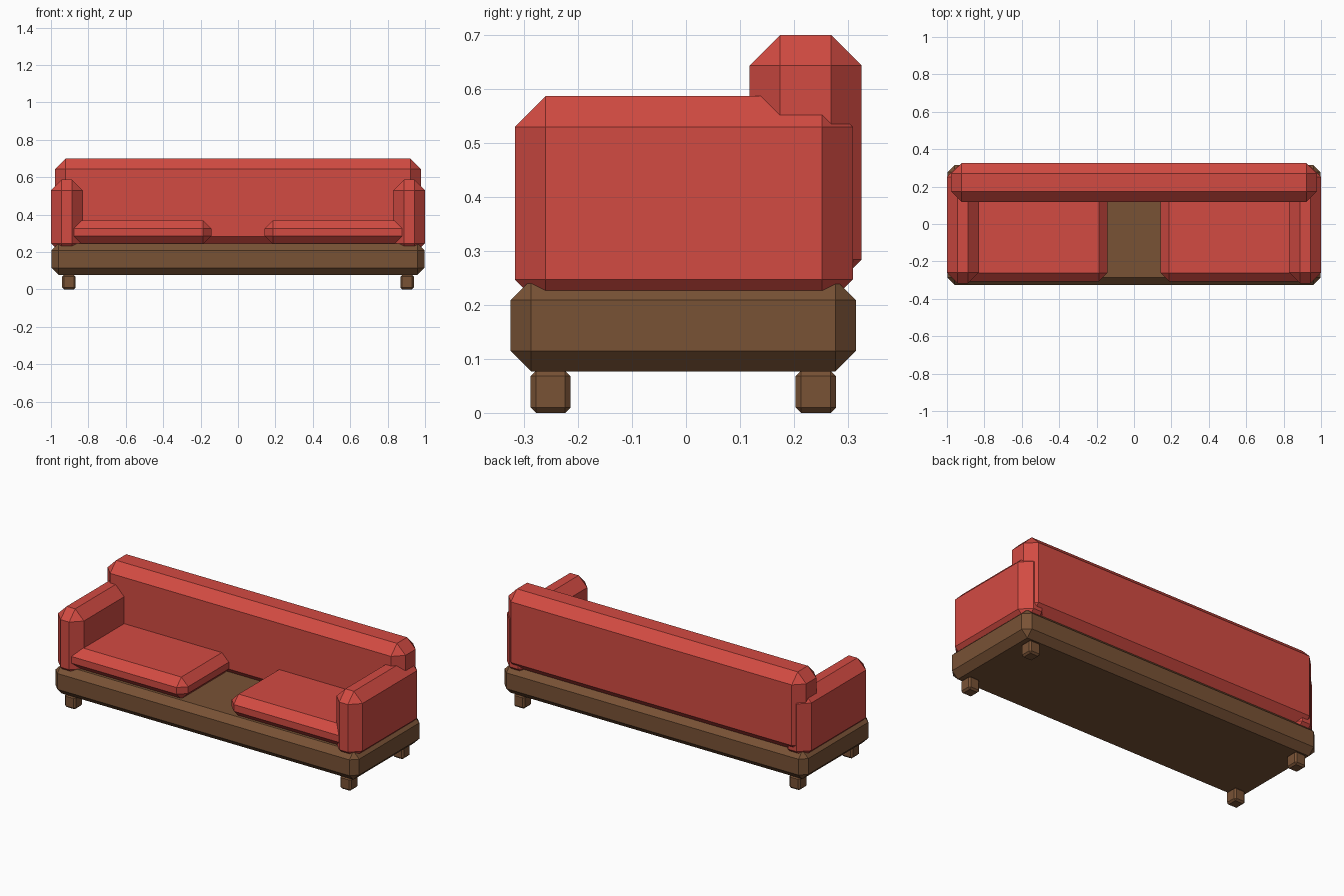
import bpy
import bmesh
from mathutils import Vector

if "Cube" in bpy.data.objects:
    bpy.data.objects.remove(bpy.data.objects["Cube"])


def material(name, color):
    m = bpy.data.materials.new(name)
    m.diffuse_color = (*color, 1.0)
    m.use_nodes = True
    m.node_tree.nodes["Principled BSDF"].inputs["Base Color"].default_value = m.diffuse_color
    return m


red = material("red_fabric", (0.65, 0.07, 0.055))
brown = material("brown_wood", (0.19, 0.085, 0.036))


def chamfered_box(name, lo, hi, bevel, mat):
    """Box between two corners with every edge cut by one flat chamfer."""
    lo, hi = Vector(lo), Vector(hi)
    bm = bmesh.new()
    bmesh.ops.create_cube(bm, size=1.0)
    bmesh.ops.scale(bm, vec=hi - lo, verts=bm.verts)
    bmesh.ops.bevel(bm, geom=bm.edges[:], offset=bevel, offset_type='OFFSET',
                    segments=1, affect='EDGES', clamp_overlap=True)
    mesh = bpy.data.meshes.new(name)
    bm.to_mesh(mesh)
    bm.free()
    mesh.materials.append(mat)
    ob = bpy.data.objects.new(name, mesh)
    ob.location = (lo + hi) / 2
    bpy.context.collection.objects.link(ob)
    return ob


# Wooden base and padded backrest
chamfered_box("base", (-0.997, -0.325, 0.077), (0.997, 0.315, 0.247), 0.038, brown)
chamfered_box("backrest", (-0.978, 0.118, 0.228), (0.978, 0.325, 0.70), 0.056, red)

for side, s in (("left", -1), ("right", 1)):
    def mirrored(name, x0, x1, y0, y1, z0, z1, bevel, mat):
        a, b = sorted((s * x0, s * x1))
        chamfered_box(f"{side}_{name}", (a, y0, z0), (b, y1, z1), bevel, mat)

    # Armrest, sunk slightly into the base
    mirrored("armrest", 0.83, 1.0, -0.317, 0.309, 0.19, 0.587, 0.057, red)
    # Seat cushion, tucked under the armrest and backrest
    mirrored("seat_cushion", 0.143, 0.93, -0.308, 0.18, 0.24, 0.37, 0.045, red)
    # Short square feet
    mirrored("front_leg", 0.868, 0.94, -0.288, -0.214, 0.0, 0.078, 0.01, brown)
    mirrored("back_leg", 0.868, 0.94, 0.203, 0.278, 0.0, 0.078, 0.01, brown)
